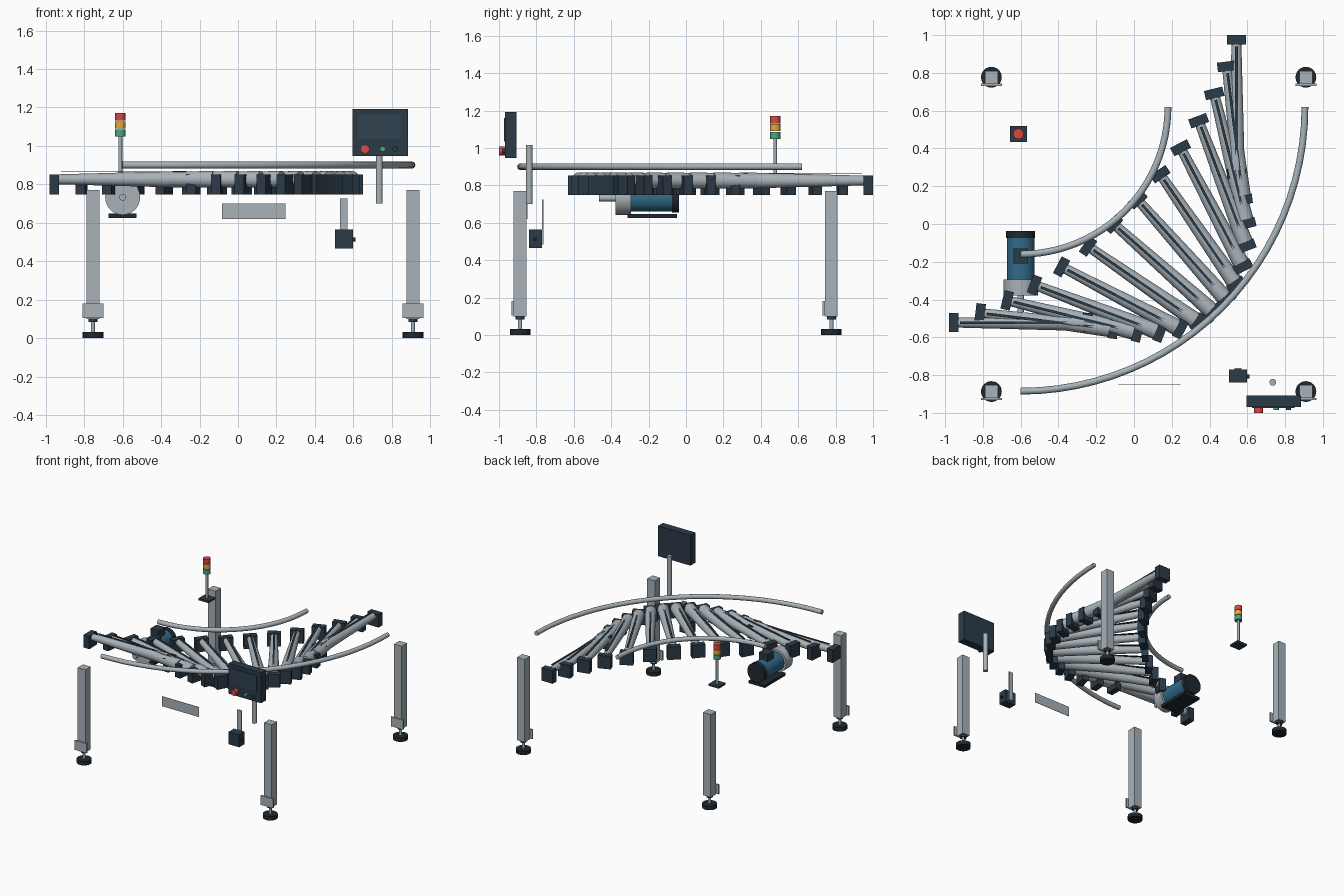
import bpy, bmesh, math
from mathutils import Vector, Matrix

if "Cube" in bpy.data.objects:
    bpy.data.objects.remove(bpy.data.objects["Cube"])

def lin(c):
    return tuple(v / 12.92 if v <= 0.04045 else ((v + 0.055) / 1.055) ** 2.4 for v in c) + (1.0,)

def mat(name, *rgb):
    m = bpy.data.materials.new(name)
    m.diffuse_color = lin(rgb)
    m.use_nodes = True
    m.node_tree.nodes["Principled BSDF"].inputs["Base Color"].default_value = m.diffuse_color
    return m

STEEL = mat("steel grey", .66, .70, .725)
DARK = mat("dark slate", .17, .23, .28)
RUBBER = mat("black rubber", .12, .16, .19)
BLUE = mat("motor blue", .19, .42, .54)
RED = mat("signal red", .86, .28, .26)
AMBER = mat("signal amber", .90, .66, .25)
GREEN = mat("signal green", .28, .66, .50)
SCREEN = mat("screen", .19, .26, .32)

def finish(name, bm, material, smooth=False):
    me = bpy.data.meshes.new(name)
    bm.to_mesh(me)
    bm.free()
    me.materials.append(material)
    ob = bpy.data.objects.new(name, me)
    bpy.context.collection.objects.link(ob)
    if smooth:
        bpy.context.view_layer.objects.active = ob
        bpy.ops.object.select_all(action='DESELECT')
        ob.select_set(True)
        bpy.ops.object.shade_smooth_by_angle(angle=math.radians(35))
    return ob

def box(name, centre, size, material, turn=0):
    bm = bmesh.new()
    bmesh.ops.create_cube(bm, size=1)
    bmesh.ops.scale(bm, vec=size, verts=bm.verts)
    bm.transform(Matrix.Translation(centre) @ Matrix.Rotation(turn, 4, 'Z'))
    return finish(name, bm, material)

def rod(name, a, b, r1, material, r2=None, sides=24):
    # cylinder or cone running from a to b
    a, b = Vector(a), Vector(b)
    d = b - a
    bm = bmesh.new()
    bmesh.ops.create_cone(bm, cap_ends=True, segments=sides, radius1=r1,
                          radius2=r1 if r2 is None else r2, depth=d.length)
    bm.transform(Matrix.Translation((a + b) / 2) @ d.to_track_quat('Z', 'Y').to_matrix().to_4x4())
    return finish(name, bm, material, True)

# Curved bed: common centre of the quarter turn
CX, CY = -0.60, 0.62

# Tapered rollers with a strip on top and a bearing block at each end
COUNT, MID = 14, 1.1425
for i in range(COUNT):
    t = math.radians(90) * i / (COUNT - 1)
    c = Vector((CX + MID * math.cos(t), CY - MID * math.sin(t), 0.826))
    d = Vector((-math.sin(t), math.cos(t), 0))
    rod("roller", c - d * .335, c + d * .335, .044, STEEL, .026)
    box("roller_strip", c + Vector((0, 0, .039)), (.014, .64, .004), DARK, t)
    for s in (-1, 1):
        p = c + d * .355 * s
        box("bearing_block", (p.x, p.y, .80), (.10, .05, .104), DARK, t)

# Guide rails: quarter arcs swept into tubes
def guide_rail(name, radius, tube, steps=24, sides=12):
    bm = bmesh.new()
    rings = []
    for i in range(steps + 1):
        t = math.pi / 2 * i / steps
        ring = []
        for j in range(sides):
            a = 2 * math.pi * j / sides
            r = radius + tube * math.cos(a)
            ring.append(bm.verts.new((CX + r * math.cos(t), CY - r * math.sin(t),
                                      .90 + tube * math.sin(a))))
        rings.append(ring)
    for r0, r1 in zip(rings, rings[1:]):
        for j in range(sides):
            k = (j + 1) % sides
            bm.faces.new((r0[j], r0[k], r1[k], r1[j]))
    bm.faces.new(rings[0])
    bm.faces.new(rings[-1])
    bmesh.ops.recalc_face_normals(bm, faces=bm.faces)
    finish(name, bm, STEEL, True)

guide_rail("inner_guide_rail", .78, .018)
guide_rail("outer_guide_rail", 1.505, .018)

# Legs with levelling feet
for x in (-.755, .91):
    for y in (-.887, .777):
        box("leg_post", (x, y, .435), (.068, .068, .67), STEEL)
        box("leg_plate", (x, y - .040, .143), (.11, .012, .076), STEEL)
        rod("foot_nut", (x, y, .084), (x, y, .10), .024, DARK, sides=12)
        rod("foot_stem", (x, y, .03), (x, y, .10), .011, STEEL, sides=12)
        rod("foot_pad", (x, y, 0), (x, y, .032), .055, RUBBER)

# Drive motor
mx, mz = -.60, .732
rod("motor_body", (mx, -.30, mz), (mx, -.07, mz), .073, BLUE, sides=32)
rod("motor_cap", (mx, -.075, mz), (mx, -.037, mz), .077, RUBBER, sides=32)
rod("gearbox", (mx, -.378, mz), (mx, -.295, mz), .091, STEEL, sides=32)
rod("motor_shaft", (mx, -.465, mz), (mx, -.37, mz), .018, STEEL)
box("motor_base", (mx, -.18, .637), (.145, .265, .022), RUBBER)
box("terminal_box", (mx, -.17, .825), (.075, .08, .06), DARK)

# Signal tower
tx, ty = -.612, .477
box("tower_base", (tx, ty, .84), (.09, .085, .016), DARK)
rod("tower_pole", (tx, ty, .845), (tx, ty, 1.05), .010, STEEL, sides=16)
for z, m in ((1.048, GREEN), (1.090, AMBER), (1.132, RED)):
    rod("signal_light", (tx, ty, z), (tx, ty, z + .038), .028, m)

# Control panel on its post
box("control_panel", (.74, -.938, 1.07), (.29, .062, .245), DARK)
box("panel_screen", (.737, -.971, 1.098), (.224, .006, .125), SCREEN)
for x, r, y, m in ((.66, .024, -1.0, RED), (.753, .014, -.985, GREEN), (.818, .014, -.985, DARK)):
    rod("panel_button", (x, -.965, .984), (x, y, .984), r, m)
rod("panel_post", (.735, -.838, .70), (.735, -.838, 1.017), .018, STEEL)

# Switch box on a hanging bracket
box("switch_box", (.551, -.805, .515), (.095, .068, .10), DARK)
box("switch_bracket", (.55, -.766, .605), (.038, .009, .24), STEEL)
rod("switch_knob", (.595, -.808, .513), (.612, -.808, .513), .011, RUBBER, sides=16)

# Thin side plate
box("side_plate", (.082, -.85, .66), (.33, .003, .08), STEEL)
